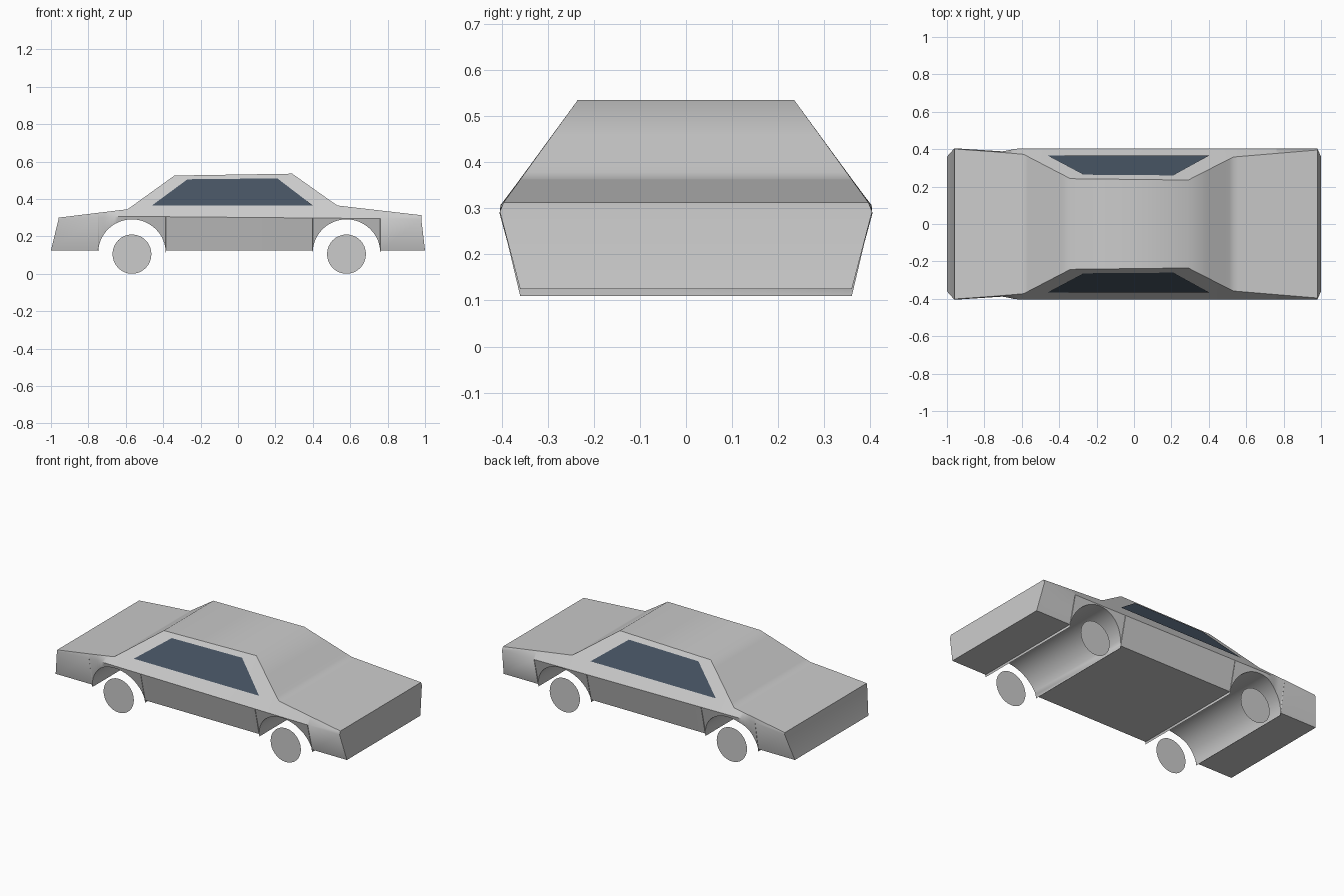
import bpy, math
from math import radians, sin, cos

cube = bpy.data.objects.get("Cube")
if cube:
    bpy.data.objects.remove(cube, do_unlink=True)


def material(name, rgb):
    m = bpy.data.materials.new(name)
    m.use_nodes = True
    m.diffuse_color = (*rgb, 1)
    m.node_tree.nodes["Principled BSDF"].inputs["Base Color"].default_value = (*rgb, 1)
    return m


silver = material("silver_grey", (0.6, 0.6, 0.6))
glass = material("dark_blue_glass", (0.06, 0.085, 0.12))


def add_mesh(name, verts, faces, mat):
    me = bpy.data.meshes.new(name)
    me.from_pydata(verts, [], faces)
    me.materials.append(mat)
    ob = bpy.data.objects.new(name, me)
    bpy.context.collection.objects.link(ob)
    return ob


def lerp_profile(points, x):
    if x <= points[0][0]:
        return points[0][1]
    for (x0, a), (x1, b) in zip(points, points[1:]):
        if x <= x1:
            return a + (b - a) * (x - x0) / (x1 - x0)
    return points[-1][1]


# Side silhouette, belt line height and belt half width along the car
ROOF = [(-.96, .30), (-.59, .345), (-.34, .525), (.29, .535), (.53, .365), (.98, .313)]
BELT_Z = [(-.96, .29), (-.62, .307), (.98, .293)]
BELT_Y = [(-.96, .405), (-.7, .388), (-.63, .403), (.98, .404)]
SILL_Z, SILL_Y = .125, .36
ARCH_R, ARCH_Z = .181, .11
AXLES = (-.567, .58)


def cabin_y(z):
    return .405 - .17 * (z - .3) / .235


# Stations along the underside: sill, arch, sill, arch, sill
stations = [(-1, SILL_Z)]
for cx in AXLES:
    stations.append((cx - ARCH_R - .001, SILL_Z))
    for i in range(25):
        a = math.pi * (1 - i / 24)
        stations.append((cx + ARCH_R * cos(a), ARCH_Z + ARCH_R * sin(a)))
    stations.append((cx + ARCH_R + .001, SILL_Z))
stations.append((1, SILL_Z))
# Extra stations at the cabin corners on the straight sill
stations += [(x, SILL_Z) for x in (-.34, .29)]
stations.sort(key=lambda s: s[0])

# Body lofted from six-point sections
verts, faces = [], []
for x, zb in stations:
    xt = min(max(x, -.96), .98)
    bz, by = lerp_profile(BELT_Z, xt), lerp_profile(BELT_Y, xt)
    tz = lerp_profile(ROOF, xt)
    yb = SILL_Y + (by - SILL_Y) * max(0, zb - SILL_Z) / (bz - SILL_Z)
    half = [(x, yb, zb), (xt, by, bz), (xt, min(cabin_y(tz), by - .004), tz)]
    verts += [(px, -py, pz) for px, py, pz in half]
    verts += half[::-1]
for s in range(len(stations) - 1):
    for k in range(6):
        a, b = s * 6 + k, s * 6 + (k + 1) % 6
        faces.append((a, a + 6, b + 6, b))
last = (len(stations) - 1) * 6
for base, flip in ((0, False), (last, True)):
    for quad in ((0, 1, 4, 5), (1, 2, 3, 4)):
        f = [base + q for q in quad]
        faces.append(f[::-1] if not flip else f)
body = add_mesh("body", verts, [f[::1] for f in faces], silver)

# Consistent outward normals, smooth panels with crisp ends
import bmesh
bm = bmesh.new()
bm.from_mesh(body.data)
bmesh.ops.recalc_face_normals(bm, faces=bm.faces)
bm.to_mesh(body.data)
bm.free()
bpy.context.view_layer.objects.active = body
body.select_set(True)
bpy.ops.object.shade_smooth_by_angle(angle=radians(44))
body.select_set(False)

# Side windows and flat wheel discs, mirrored across the car
WINDOW = [(-.46, .365), (.4, .365), (.21, .51), (-.27, .505)]
for side, label in ((-1, "front"), (1, "back")):
    pane = [(x, side * (cabin_y(z) + .007), z) for x, z in WINDOW]
    order = range(4) if side < 0 else range(3, -1, -1)
    add_mesh(f"{label}_side_window", pane, [tuple(order)], glass)
    for cx, end in zip(AXLES, ("tail", "nose")):
        n = 32
        rim = [(cx + .104 * cos(2 * math.pi * i / n), side * .36,
                .105 + .105 * sin(2 * math.pi * i / n)) for i in range(n)]
        order = range(n) if side < 0 else range(n - 1, -1, -1)
        add_mesh(f"{label}_{end}_wheel", rim, [tuple(order)], silver)
